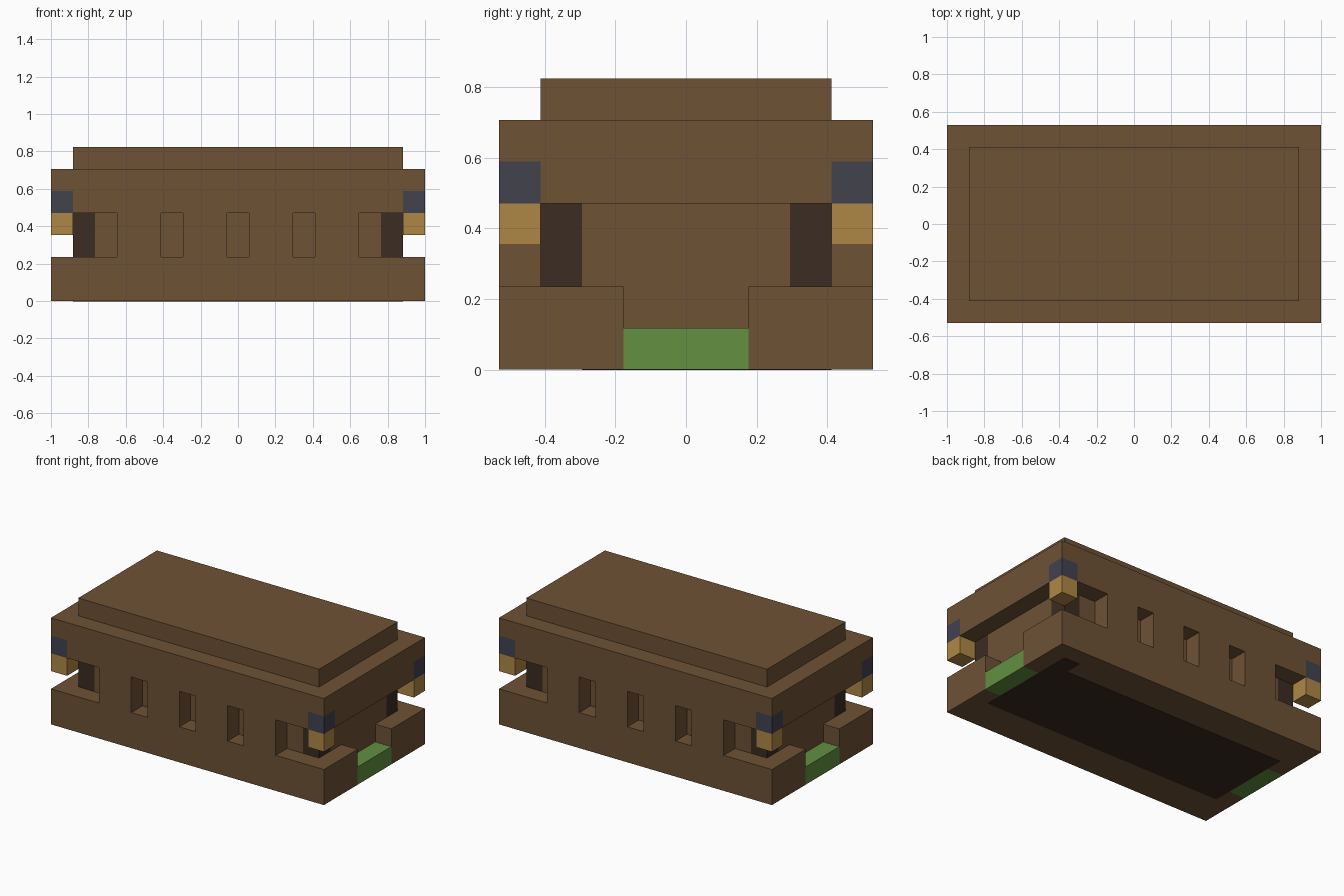
import bpy, bmesh
from mathutils import Vector

cube = bpy.data.objects.get("Cube")
if cube:
    bpy.data.objects.remove(cube, do_unlink=True)

U = 1 / 17  # one block unit


def material(name, r, g, b):
    m = bpy.data.materials.new(name)
    m.use_nodes = True
    m.diffuse_color = (r, g, b, 1)
    m.node_tree.nodes["Principled BSDF"].inputs["Base Color"].default_value = (r, g, b, 1)
    return m


brown = material("brown", .156, .084, .036)
dark = material("dark_brown", .044, .025, .016)
gold = material("gold", .429, .242, .060)
slate = material("slate_blue", .054, .054, .076)
green = material("green", .122, .279, .053)


def box(name, mat, x, y, z):
    """Block spanning the given (low, high) ranges in block units."""
    bm = bmesh.new()
    bmesh.ops.create_cube(bm, size=1)
    lo, hi = (Vector(c) * U for c in zip(x, y, z))
    for v in bm.verts:
        v.co = [(a + b) / 2 + c * (b - a) for a, b, c in zip(lo, hi, v.co)]
    mesh = bpy.data.meshes.new(name)
    bm.to_mesh(mesh)
    bm.free()
    mesh.materials.append(mat)
    ob = bpy.data.objects.new(name, mesh)
    bpy.context.collection.objects.link(ob)
    return ob


def flip(r, s):
    return r if s > 0 else (-r[1], -r[0])


# Base, inner hall, overhanging upper storey and roof
box("base", brown, (-15, 15), (-9, 9), (0, 4))
box("hall", brown, (-13, 13), (-7, 7), (4, 8))
box("upper_storey", brown, (-15, 15), (-9, 9), (8, 10))
box("eaves", brown, (-17, 17), (-9, 9), (10, 12))
box("roof", brown, (-15, 15), (-7, 7), (12, 14))

# Dark floor plate underneath
box("floor_plate", dark, (-15, 15), (-5, 5), (-.03, 0))
box("floor_plate_corner", dark, (13, 15), (5, 7), (-.03, 0))

for sx, side in ((1, "left"), (-1, "right")):
    end = flip((15, 17), sx)
    post = flip((13, 15), sx)

    # End wall, end overhang and grass doorstep
    box(f"{side}_end_wall", brown, post, (-5, 5), (4, 8))
    box(f"{side}_overhang", brown, end, (-7, 7), (8, 10))
    box(f"{side}_doorstep", green, end, (-3, 3), (0, 2))

    for sy, face in ((1, "back"), (-1, "front")):
        tag = f"{face}_{side}"
        outer = flip((7, 9), sy)

        # Base blocks beside the entrance, corner posts and lanterns
        box(f"{tag}_base_block", brown, end, flip((3, 9), sy), (0, 4))
        box(f"{tag}_post", dark, post, flip((5, 7), sy), (4, 8))
        box(f"{tag}_lantern", gold, end, outer, (6, 8))
        box(f"{tag}_lantern_cap", slate, end, outer, (8, 10))

        # Wall piers leaving window niches between them
        for n, span in enumerate(((1, 5), (7, 11))):
            box(f"{tag}_pier_{n + 1}", brown, flip(span, sx), outer, (4, 8))
